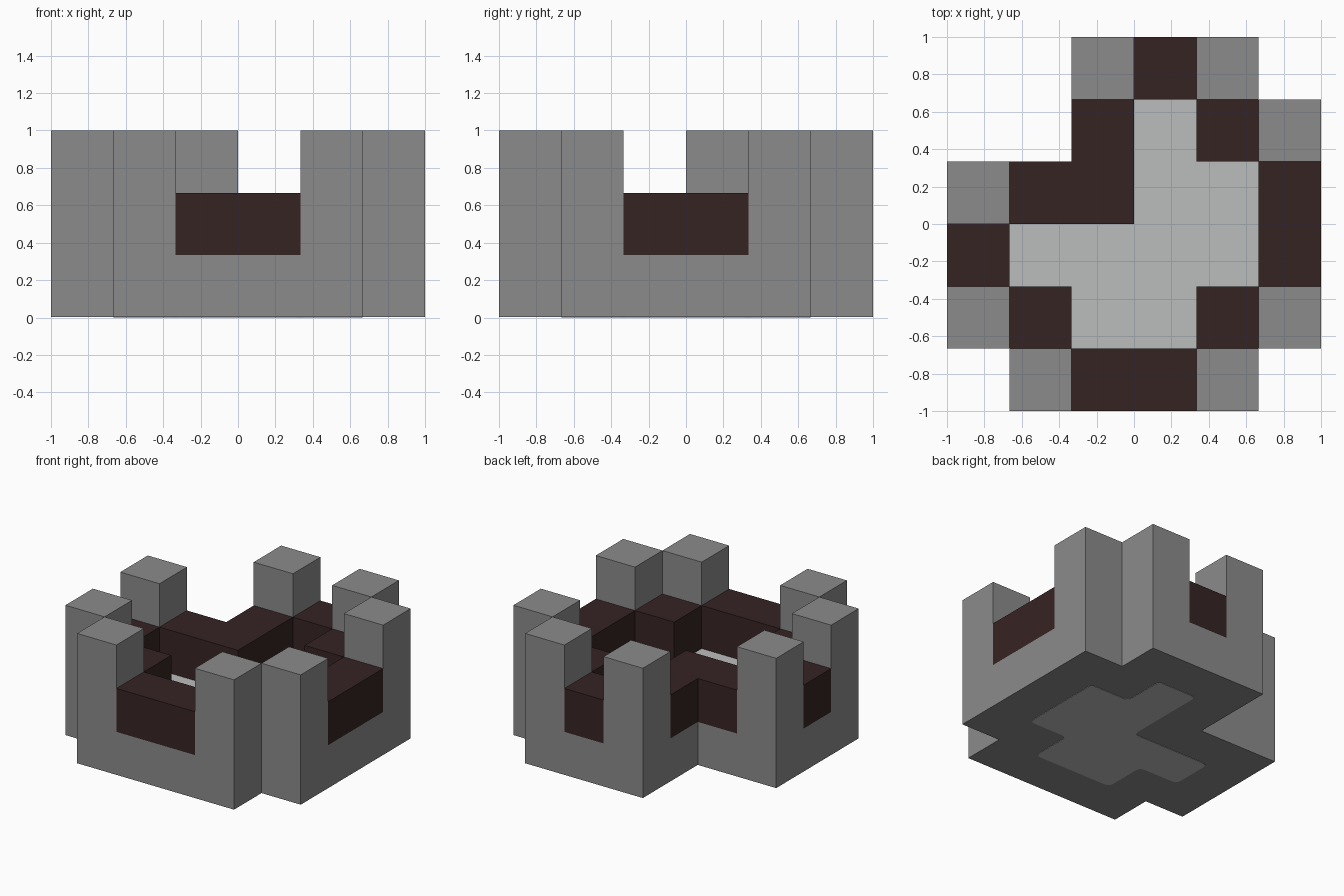
import bpy
import bmesh

if "Cube" in bpy.data.objects:
    bpy.data.objects.remove(bpy.data.objects["Cube"], do_unlink=True)

CELL = 1 / 3
PLATE = 0.003

# Floor plan, back row first: P post, W low wall, F floor
PLAN = [
    "..PWP.",
    "..WFWP",
    "PWWFFW",
    "WFFFFW",
    "PWFFWP",
    ".PWWP.",
]


def cells(kinds):
    """Grid positions of the given kinds in the plan."""
    return [(c, 5 - r) for r, row in enumerate(PLAN)
            for c, kind in enumerate(row) if kind in kinds]


def make_material(name, rgb):
    mat = bpy.data.materials.new(name)
    mat.use_nodes = True
    color = (*rgb, 1)
    mat.diffuse_color = color
    bsdf = mat.node_tree.nodes["Principled BSDF"]
    bsdf.inputs["Base Color"].default_value = color
    bsdf.inputs["Roughness"].default_value = 0.9
    return mat


def slab(name, spots, z0, z1, mat, rounding=0):
    """Weld the cells into one sheet and extrude it to a solid."""
    bm = bmesh.new()
    corners = {}

    def corner(i, j):
        if (i, j) not in corners:
            corners[i, j] = bm.verts.new((i * CELL - 1, j * CELL - 1, z0))
        return corners[i, j]

    for i, j in spots:
        bm.faces.new([corner(i, j), corner(i + 1, j),
                      corner(i + 1, j + 1), corner(i, j + 1)])
    result = bmesh.ops.extrude_face_region(bm, geom=bm.faces[:])
    top = [v for v in result["geom"] if isinstance(v, bmesh.types.BMVert)]
    bmesh.ops.translate(bm, verts=top, vec=(0, 0, z1 - z0))
    bmesh.ops.recalc_face_normals(bm, faces=bm.faces[:])
    bmesh.ops.dissolve_limit(bm, angle_limit=0.02,
                             verts=bm.verts[:], edges=bm.edges[:])
    if rounding:
        upright = [e for e in bm.edges
                   if abs(e.verts[0].co.z - e.verts[1].co.z) > PLATE / 2]
        bmesh.ops.bevel(bm, geom=upright, offset=rounding, segments=3,
                        profile=0.5, affect='EDGES')
    mesh = bpy.data.meshes.new(name)
    bm.to_mesh(mesh)
    bm.free()
    mesh.materials.append(mat)
    obj = bpy.data.objects.new(name, mesh)
    bpy.context.collection.objects.link(obj)
    return obj


stone = make_material("grey stone", (0.26, 0.26, 0.26))
wood = make_material("dark brown", (0.037, 0.017, 0.017))
pale = make_material("pale grey", (0.5, 0.51, 0.505))

# Base and low walls
slab("base", cells("PWF"), PLATE, CELL, stone)
slab("low_walls", cells("W"), CELL, 2 * CELL, wood)

# Tall posts
for n, spot in enumerate(cells("P"), 1):
    slab(f"post_{n}", [spot], CELL, 3 * CELL, stone)

# Floor inlay on top, and its rounded counterpart underneath
slab("floor", cells("F"), CELL, CELL + PLATE, pale)
slab("underside_inlay", cells("F"), 0, PLATE, pale, rounding=0.04)
